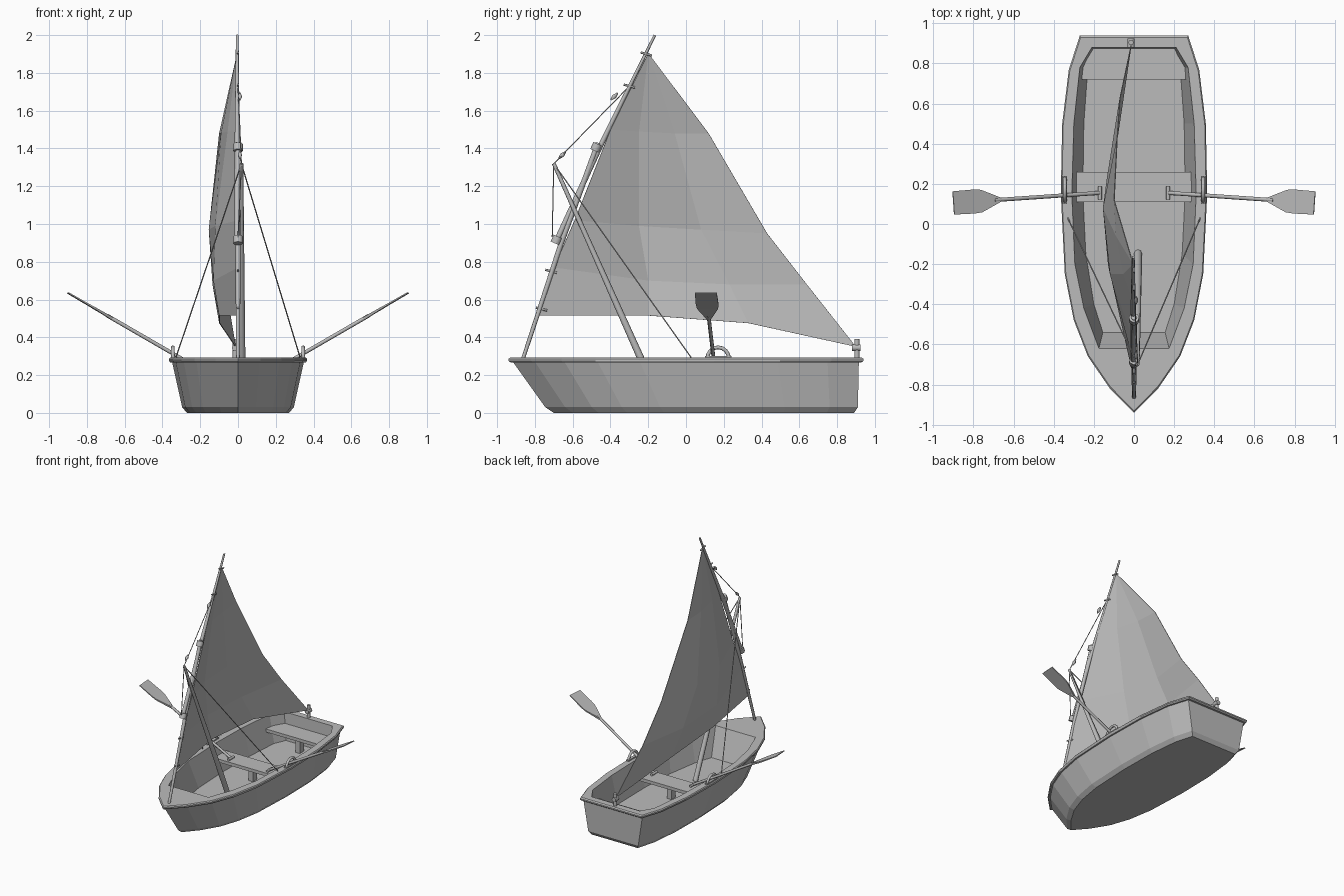
import bpy, bmesh, math
from mathutils import Vector

cube = bpy.data.objects.get("Cube")
if cube:
    bpy.data.objects.remove(cube, do_unlink=True)

grey = bpy.data.materials.new("plain_grey")
grey.use_nodes = True
COLOUR = (0.5, 0.5, 0.5, 1)
grey.diffuse_color = COLOUR
grey.node_tree.nodes["Principled BSDF"].inputs["Base Color"].default_value = COLOUR


def finish(name, bm):
    bmesh.ops.recalc_face_normals(bm, faces=bm.faces)
    mesh = bpy.data.meshes.new(name)
    bm.to_mesh(mesh)
    bm.free()
    mesh.materials.append(grey)
    obj = bpy.data.objects.new(name, mesh)
    bpy.context.collection.objects.link(obj)
    return obj


def loft(name, rings, cap_start=True, cap_end=True):
    """Skin closed rings of equal point count."""
    bm = bmesh.new()
    vs = [[bm.verts.new(p) for p in ring] for ring in rings]
    for a, b in zip(vs, vs[1:]):
        n = len(a)
        for i in range(n):
            j = (i + 1) % n
            bm.faces.new((a[i], a[j], b[j], b[i]))
    if cap_start:
        bm.faces.new(vs[0])
    if cap_end:
        bm.faces.new(vs[-1])
    return finish(name, bm)


def rod(name, path, radii, sides=8):
    """Round bar along a path; one radius or one per point."""
    pts = [Vector(p) for p in path]
    if not isinstance(radii, (list, tuple)):
        radii = [radii] * len(pts)
    rings = []
    for i, p in enumerate(pts):
        d = (pts[min(i + 1, len(pts) - 1)] - pts[max(i - 1, 0)]).normalized()
        u = d.cross(Vector((1, 0, 0)) if abs(d.x) < 0.9 else Vector((0, 1, 0))).normalized()
        w = d.cross(u)
        angles = [2 * math.pi * k / sides for k in range(sides)]
        rings.append([p + radii[i] * (u * math.cos(a) + w * math.sin(a)) for a in angles])
    obj = loft(name, rings)
    if sides > 5:
        for poly in obj.data.polygons:
            poly.use_smooth = len(poly.vertices) == 4
    return obj


def box(name, centre, size):
    bm = bmesh.new()
    bmesh.ops.create_cube(bm, size=1)
    for v in bm.verts:
        v.co = Vector(centre) + Vector([a * b for a, b in zip(v.co, size)])
    return finish(name, bm)


def plan(half, z, sx=1, y0=None, y1=None):
    """Mirror a half outline to a full ring, optionally squeezed."""
    top, low = half[0][1], half[-1][1]
    y0 = low if y0 is None else y0
    y1 = top if y1 is None else y1
    pts = [(x * sx, y0 + (y - low) / (top - low) * (y1 - y0), z) for x, y in half]
    return pts + [(-x, y, h) for x, y, h in reversed(pts[:-1])]


# Hull outlines, stern corner to bow
outer = [(.27, .94), (.325, .77), (.358, .5), (.365, .15), (.345, -.25),
         (.30, -.48), (.23, -.66), (.12, -.82), (0, -.94)]
inner = [(.21, .88), (.27, .78), (.30, .5), (.31, .15), (.295, -.2),
         (.25, -.42), (.175, -.62), (.08, -.62), (0, -.62)]
floor = [(.19, .87), (.23, .78), (.25, .5), (.255, .15), (.24, -.15),
         (.20, -.4), (.155, -.54), (.07, -.54), (0, -.54)]

# Hull shell with rim and inner well
loft("hull", [
    plan(outer, 0, .74, -.70, .89),
    plan(outer, .03, .81, -.745, .91),
    plan(outer, .268, .955, -.915, .915),
    plan(outer, .268, .985, -.93, .93),
    plan(outer, .276, 1, -.94, .94),
    plan(outer, .286, 1, -.94, .94),
    plan(outer, .293, .985, -.93, .93),
    plan(inner, .293),
    plan(floor, .075),
])

# Seats on posts
box("middle_seat", (0, .185, .19), (.58, .15, .025))
box("middle_seat_post", (0, .185, .13), (.04, .05, .11))
stern = [(.205, .88), (.255, .79), (.27, .72)]
ring = stern + [(-x, y) for x, y in reversed(stern)]
loft("stern_seat", [[(x, y, z) for x, y in ring] for z in (.18, .205)])
box("stern_seat_post", (0, .77, .13), (.04, .05, .11))

# Spars
mast_top = (.018, -.70, 1.32)
rod("mast", [(.02, -.145, .075), (.02, -.24, .29), mast_top], [.019, .019, .010])
rod("lower_spar", [(0, -.865, .28), (0, -.66, .90), (0, -.465, 1.43)], [.010, .014, .014])
rod("upper_spar", [(-.004, -.69, .90), (-.004, -.45, 1.42), (-.004, -.165, 2.0)], [.015, .014, .007])
for i, (y, z) in enumerate([(-.685, .915), (-.475, 1.405)]):
    rod(f"spar_collar_{i}", [(0, y - .008, z - .018), (0, y + .008, z + .018)], .026)
for i, (y, z) in enumerate([(-.765, .55), (-.715, .75), (-.30, 1.73), (-.21, 1.9)]):
    rod(f"sail_tie_{i}", [(0, y - .03, z + .008), (0, y + .03, z - .008)], .006, 6)

# Sail: rows from foot to head, luff to leech
rows = [
    [(0, -.78, .515), (-.10, -.2, .515), (-.10, .33, .475), (-.015, .90, .35)],
    [(0, -.70, .77), (-.13, -.2, .70), (-.135, .23, .68), (-.07, .64, .68)],
    [(0, -.59, 1.02), (-.12, -.25, .99), (-.155, .08, .97), (-.085, .43, .95)],
    [(0, -.40, 1.5), (-.055, -.25, 1.49), (-.09, -.06, 1.48), (-.10, .12, 1.48)],
]
bm = bmesh.new()
grid = [[bm.verts.new(p) for p in row] for row in rows]
head = bm.verts.new((-.005, -.20, 1.905))
for a, b in zip(grid, grid[1:]):
    for i in range(3):
        bm.faces.new((a[i], a[i + 1], b[i + 1], b[i]))
for i in range(3):
    bm.faces.new((grid[-1][i], grid[-1][i + 1], head))
sail = finish("sail", bm)
sail.modifiers.new("thickness", "SOLIDIFY").thickness = .004

# Rigging lines and pulley blocks
rod("halyard", [mast_top, (0, -.30, 1.73)], .003, 5)
rod("fore_line", [mast_top, (0, -.708, .93)], .003, 5)
for i, (y, z) in enumerate([(-.655, 1.365), (-.38, 1.675)]):
    rod(f"halyard_block_{i}", [(.01, y - .018, z - .018), (.01, y, z), (.01, y + .018, z + .018)],
        [.004, .012, .004], 6)

# Sheet post at the stern
rod("sheet_post", [(-.015, .905, .28), (-.015, .905, .39)], .013)
rod("sheet_ring", [(-.015, .88, .345), (-.015, .925, .345)], .018)

# Shrouds, oarlocks and oars on both sides
for side, s in (("left", 1), ("right", -1)):
    rod(f"{side}_shroud", [mast_top, (s * .33, .03, .29)], .0035, 5)
    arch = [(s * .345, .17 - .058 * math.cos(t), .285 + .062 * math.sin(t))
            for t in [math.pi * k / 8 for k in range(9)]]
    rod(f"{side}_oarlock", arch, .010)
    box(f"{side}_oarlock_base", (s * .345, .17, .296), (.022, .14, .012))

    grip, tip = Vector((s * .17, .155, .213)), Vector((s * .90, .105, .635))
    along = (tip - grip).normalized()
    rod(f"{side}_oar_shaft", [grip, grip.lerp(tip, .72)], .010)
    rod(f"{side}_oar_grip", [grip + Vector((0, -.033, 0)), grip + Vector((0, .033, 0))], .010)
    # Flat blade widening from the shaft
    across = Vector((s * .07, 1, 0))
    across = (across - along * across.dot(along)).normalized()
    thick = along.cross(across)
    stations = [(.68, .010, .008), (.81, .056, .005), (.86, .060, .004), (1, .058, .003)]
    loft(f"{side}_oar_blade", [
        [grip.lerp(tip, t) + across * w * a + thick * h * b
         for a, b in ((-1, -1), (1, -1), (1, 1), (-1, 1))]
        for t, w, h in stations])
